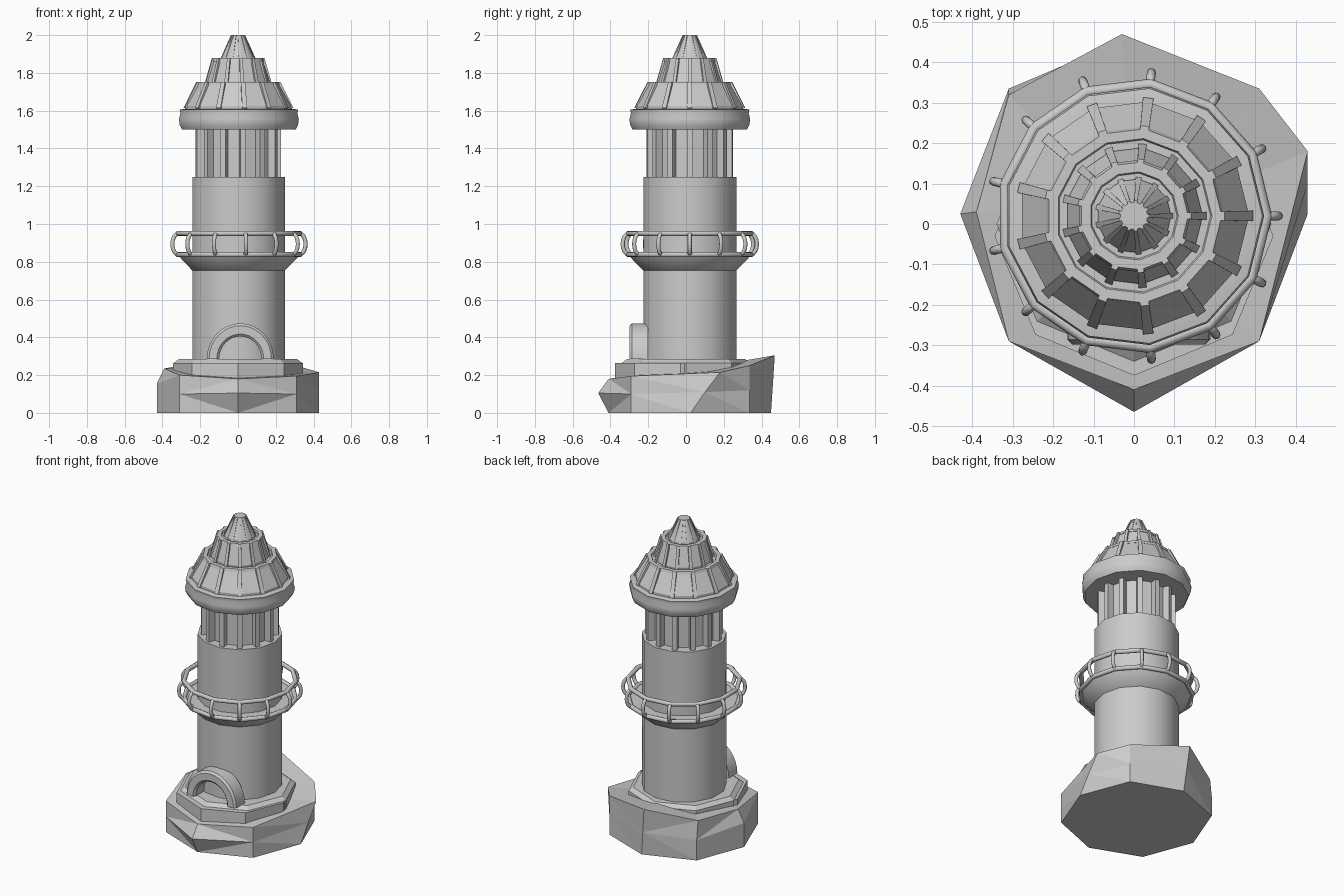
import bpy, bmesh
from math import sin, cos, pi, radians
from mathutils import Vector

if "Cube" in bpy.data.objects:
    bpy.data.objects.remove(bpy.data.objects["Cube"])

N = 13            # sides of the tower
CY = 0.02         # tower axis in y


def finish(name, bm, smooth=None):
    bmesh.ops.recalc_face_normals(bm, faces=bm.faces)
    me = bpy.data.meshes.new(name)
    bm.to_mesh(me)
    bm.free()
    ob = bpy.data.objects.new(name, me)
    bpy.context.collection.objects.link(ob)
    if smooth:
        bpy.ops.object.select_all(action='DESELECT')
        ob.select_set(True)
        bpy.context.view_layer.objects.active = ob
        bpy.ops.object.shade_smooth_by_angle(angle=radians(smooth))
    return ob


def bridge(bm, a, b):
    n = len(a)
    for i in range(n):
        bm.faces.new((a[i], a[(i + 1) % n], b[(i + 1) % n], b[i]))


def lathe(name, profile, n=N, cy=CY, closed=False, smooth=None):
    """Revolve (radius, z) points; ends are capped unless closed into a loop."""
    bm = bmesh.new()
    rings = [[bm.verts.new((r * cos(2 * pi * i / n), cy + r * sin(2 * pi * i / n), z))
              for i in range(n)] for r, z in profile]
    for a, b in zip(rings, rings[1:]):
        bridge(bm, a, b)
    if closed:
        bridge(bm, rings[-1], rings[0])
    else:
        bm.faces.new(rings[0])
        bm.faces.new(rings[-1])
    return finish(name, bm, smooth)


def torus(name, R, z, r):
    prof = [(R + r * cos(k * pi / 4), z + r * sin(k * pi / 4)) for k in range(8)]
    return lathe(name, prof, closed=True, smooth=50)


def ribs(name, section, w0, w1):
    """Radial bars at every corner: (radius, z) quad, width w0 at first two points, w1 at last two."""
    bm = bmesh.new()
    for i in range(N):
        a = 2 * pi * i / N
        u, t = Vector((cos(a), sin(a), 0)), Vector((-sin(a), cos(a), 0))
        sides = []
        for s in (-1, 1):
            sides.append([bm.verts.new(u * r + t * s * w / 2 + Vector((0, CY, z)))
                          for (r, z), w in zip(section, (w0, w0, w1, w1))])
        bridge(bm, *sides)
        bm.faces.new(sides[0])
        bm.faces.new(sides[1])
    return finish(name, bm)


# faceted rock: bottom, middle and top rings of eight points
bottom = [(.43, .025, 0), (.31, .335, 0), (0, .45, 0), (-.31, .335, 0),
          (-.43, .025, 0), (-.31, -.29, 0), (0, -.41, 0), (.31, -.29, 0)]
middle = [(.43, .10, .11), (.31, .335, .12), (-.015, .46, .15), (-.31, .335, .13),
          (-.43, .025, .155), (-.31, -.29, .10), (0, -.465, .105), (.31, -.29, .10)]
top = [(.43, .18, .215), (.31, .335, .25), (-.03, .47, .305), (-.31, .32, .25),
       (-.39, .03, .235), (-.31, -.29, .2), (0, -.41, .18), (.31, -.29, .195)]
bm = bmesh.new()
rings = [[bm.verts.new(p) for p in r] for r in (bottom, middle, top)]
bridge(bm, rings[0], rings[1])
bridge(bm, rings[1], rings[2])
bm.faces.new(rings[0])
c = bm.verts.new((0, 0, .225))
for i in range(8):
    bm.faces.new((rings[2][i], rings[2][(i + 1) % 8], c))
bmesh.ops.triangulate(bm, faces=[f for f in bm.faces if len(f.verts) == 4])
finish("rock_base", bm)

# octagonal plinth in two steps
lathe("plinth_lower", [(.345, .12), (.345, .265)], n=8, cy=-.03)
lathe("plinth_upper", [(.34, .2), (.34, .265), (.312, .285)], n=8, cy=0)

# tower shaft
lathe("tower_shaft", [(.248, .25), (.248, 1.25)], smooth=40)

# door arch
bm = bmesh.new()
b = .012
ri, ro, y0, y1 = .112, .177, -.298, -.2
sec = [(ri, y1), (ri, y0 + b), (ri + b, y0), (ro - b, y0), (ro, y0 + b), (ro, y1)]
K = 16
rows = [[bm.verts.new((.012 + r * cos(pi * k / K), y, .285 + 1.07 * r * sin(pi * k / K)))
         for r, y in sec] for k in range(K + 1)]
for p, q in zip(rows, rows[1:]):
    bridge(bm, p, q)
bm.faces.new(rows[0])
bm.faces.new(rows[-1])
finish("door_arch", bm, 35)

# gallery floor flaring from the shaft, and its rails
lathe("gallery_floor", [(.24, .75), (.25, .755), (.318, .825), (.325, .84), (.24, .84)], smooth=25)
torus("gallery_rail_lower", .328, .838, .014)
torus("gallery_rail_upper", .328, .95, .014)

# bowed gallery posts
cu = bpy.data.curves.new("gallery_posts", 'CURVE')
cu.dimensions = '3D'
cu.bevel_depth = .011
cu.bevel_resolution = 2
cu.use_fill_caps = True
for i in range(N):
    a = 2 * pi * i / N
    sp = cu.splines.new('POLY')
    sp.points.add(8)
    for k, p in enumerate(sp.points):
        t = -pi / 2 + pi * k / 8
        r = .325 + .033 * cos(t)
        p.co = (r * cos(a), CY + r * sin(a), .894 + .055 * sin(t), 1)
posts = bpy.data.objects.new("gallery_posts", cu)
bpy.context.collection.objects.link(posts)
bpy.ops.object.select_all(action='DESELECT')
posts.select_set(True)
bpy.context.view_layer.objects.active = posts
bpy.ops.object.convert(target='MESH')

# lantern room: core and upright mullions
lathe("lantern_core", [(.19, 1.24), (.19, 1.52)])
ribs("lantern_mullions", [(.17, 1.24), (.228, 1.24), (.228, 1.52), (.17, 1.52)], .03, .03)

# roof brim
lathe("roof_brim", [(.305, 1.5), (.318, 1.525), (.322, 1.555), (.314, 1.585),
                    (.318, 1.605), (.29, 1.61)], smooth=35)

# three roof tiers with ribs: base radius, base z, top radius, top z, rib widths
tiers = [(.285, 1.625, .215, 1.745, .026, .022),
         (.17, 1.755, .132, 1.87, .02, .016),
         (.092, 1.88, .034, 2.0, .014, .008)]
for k, (r0, z0, r1, z1, w0, w1) in enumerate(tiers, 1):
    lathe(f"roof_tier_{k}", [(r0, z0 - .03), (r0, z0), (r1, z1)])
    h = .009 if k < 3 else .004
    dz = .008 if k < 3 else 0
    ribs(f"roof_ribs_{k}", [(r0 - .03, z0 - .02), (r0 + h, z0 - .01),
                            (r1 + h, z1 + dz), (r1 - .02, z1 + dz)], w0, w1)
    if k < 3:  # raised lip around the top of the tier
        lathe(f"roof_lip_{k}", [(r1 - .03, z1 - .01), (r1 + .008, z1 - .01),
                                (r1 + .002, z1 + .008), (r1 - .022, z1 + .008)], closed=True)
